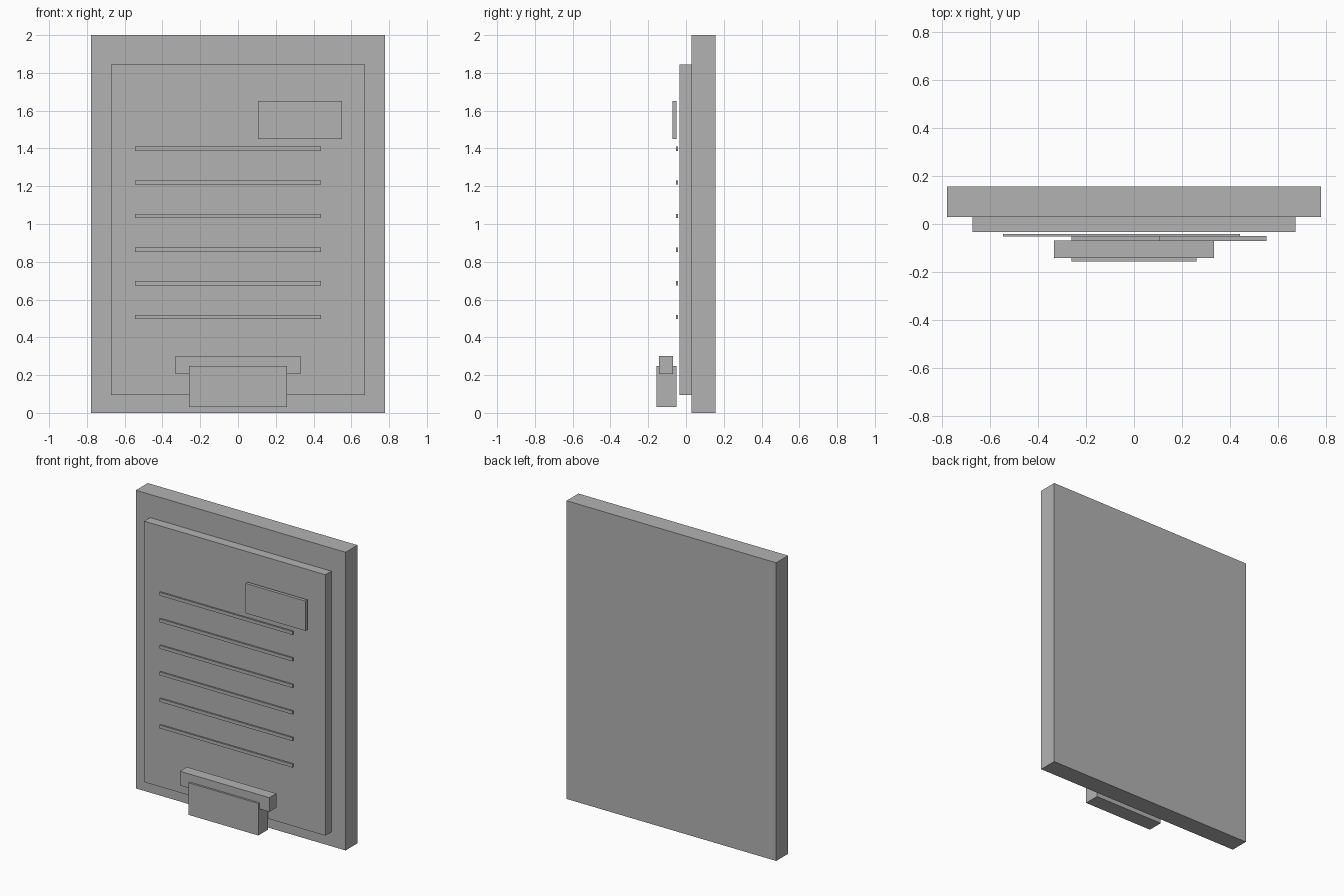
import bpy

# Remove the default cube
cube = bpy.data.objects.get("Cube")
if cube:
    bpy.data.objects.remove(cube, do_unlink=True)

# Single flat grey
grey = bpy.data.materials.new("plain_grey")
grey.use_nodes = True
colour = (0.45, 0.45, 0.45, 1.0)
grey.diffuse_color = colour
grey.node_tree.nodes["Principled BSDF"].inputs["Base Color"].default_value = colour


def box(name, x, y, z):
    """Box spanning the given (low, high) range on each axis."""
    spans = (x, y, z)
    bpy.ops.mesh.primitive_cube_add(size=1, location=[(a + b) / 2 for a, b in spans])
    obj = bpy.context.object
    obj.name = name
    obj.scale = [b - a for a, b in spans]
    bpy.ops.object.transform_apply(location=False, rotation=False, scale=True)
    obj.data.materials.append(grey)
    return obj


# Backing board and the sheet in front of it
box("board", (-0.778, 0.778), (0.029, 0.155), (0, 2))
box("sheet", (-0.672, 0.672), (-0.034, 0.029), (0.095, 1.845))

# Six evenly spaced text lines, just clear of the sheet
for i in range(6):
    z = 1.398 - i * 0.178
    box(f"line_{i + 1}", (-0.545, 0.44), (-0.053, -0.042), (z - 0.011, z + 0.011))

# Label at the upper right of the sheet
box("label", (0.106, 0.551), (-0.071, -0.049), (1.45, 1.65))

# Clip at the bottom edge
box("clip_bar", (-0.332, 0.332), (-0.142, -0.068), (0.205, 0.3))
box("clip_plate", (-0.259, 0.259), (-0.155, -0.05), (0.032, 0.247))
